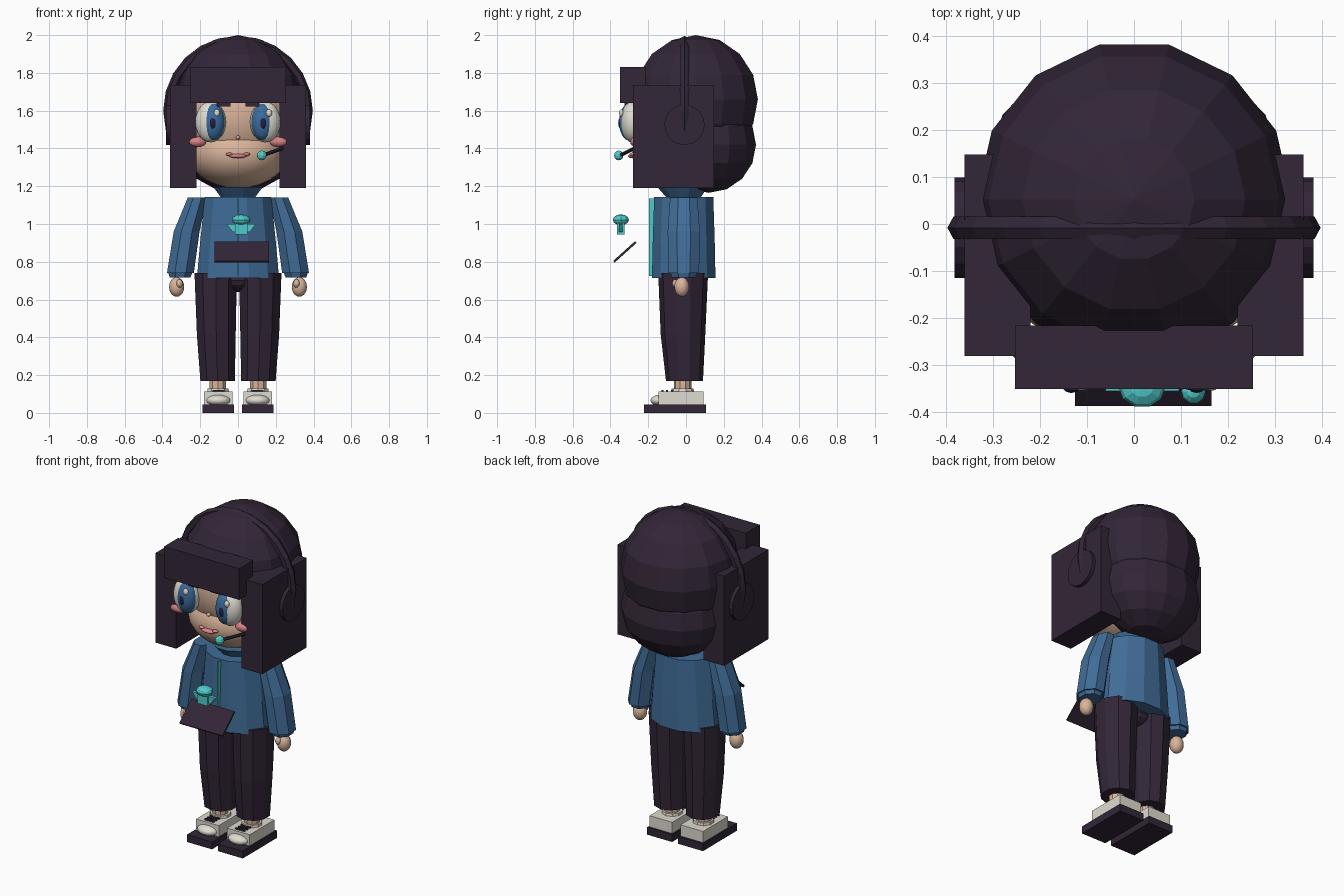
import bpy, bmesh, math
from mathutils import Vector, Matrix

if "Cube" in bpy.data.objects:
    bpy.data.objects.remove(bpy.data.objects["Cube"])


def mat(name, r, g, b):
    m = bpy.data.materials.new(name)
    m.diffuse_color = (r, g, b, 1)
    m.use_nodes = True
    m.node_tree.nodes["Principled BSDF"].inputs["Base Color"].default_value = m.diffuse_color
    return m


DARK = mat("dark_plum", 0.032, 0.019, 0.038)
BLUE = mat("jacket_blue", 0.052, 0.15, 0.31)
SKIN = mat("skin", 0.70, 0.46, 0.33)
WHITE = mat("off_white", 0.74, 0.71, 0.63)
TEAL = mat("teal", 0.08, 0.60, 0.60)
PINK = mat("pink", 0.70, 0.22, 0.25)
IRIS = mat("iris_blue", 0.045, 0.15, 0.34)
PUPIL = mat("pupil_navy", 0.015, 0.015, 0.06)


def finish(name, bm, m, smooth=False):
    bmesh.ops.recalc_face_normals(bm, faces=bm.faces)
    me = bpy.data.meshes.new(name)
    bm.to_mesh(me)
    bm.free()
    me.materials.append(m)
    for p in me.polygons:
        p.use_smooth = smooth
    ob = bpy.data.objects.new(name, me)
    bpy.context.collection.objects.link(ob)
    return ob


def ball(name, c, r, m, seg=14, rings=8, smooth=False):
    bm = bmesh.new()
    bmesh.ops.create_uvsphere(bm, u_segments=seg, v_segments=rings, radius=1,
                              matrix=Matrix.Rotation(math.pi / 2, 4, 'Z'))
    bmesh.ops.scale(bm, vec=r, verts=bm.verts)
    bmesh.ops.translate(bm, vec=c, verts=bm.verts)
    return finish(name, bm, m, smooth)


def box(name, lo, hi, m, tilt=0):
    """Box between two corners, tilted about x around its centre."""
    lo, hi = Vector(lo), Vector(hi)
    bm = bmesh.new()
    bmesh.ops.create_cube(bm, size=1)
    bmesh.ops.scale(bm, vec=hi - lo, verts=bm.verts)
    bmesh.ops.rotate(bm, verts=bm.verts, matrix=Matrix.Rotation(tilt, 3, 'X'))
    bmesh.ops.translate(bm, vec=(lo + hi) / 2, verts=bm.verts)
    return finish(name, bm, m)


def loft(name, rings, m, n=10):
    """Stacked elliptical rings: (x, y, z, rx, ry)."""
    bm = bmesh.new()
    loops = []
    for x, y, z, rx, ry in rings:
        loops.append([bm.verts.new((x + rx * math.cos(2 * math.pi * (i + .5) / n),
                                    y + ry * math.sin(2 * math.pi * (i + .5) / n), z))
                      for i in range(n)])
    for a, b in zip(loops, loops[1:]):
        for i in range(n):
            j = (i + 1) % n
            bm.faces.new((a[i], a[j], b[j], b[i]))
    bm.faces.new(loops[0][::-1])
    bm.faces.new(loops[-1])
    return finish(name, bm, m)


def rod(name, a, b, r, m, n=8):
    a, b = Vector(a), Vector(b)
    bm = bmesh.new()
    rot = (b - a).to_track_quat('Z', 'Y').to_matrix().to_4x4()
    bmesh.ops.create_cone(bm, cap_ends=True, segments=n, radius1=r, radius2=r,
                          depth=(b - a).length,
                          matrix=Matrix.Translation((a + b) / 2) @ rot)
    return finish(name, bm, m)


def span(s, x0, x1):
    return sorted((s * x0, s * x1))


# Head and hair
ball("head", (0, 0, 1.58), (0.31, 0.295, 0.31), SKIN, 24, 16, True)
ball("jaw", (0, -0.02, 1.375), (0.265, 0.265, 0.185), SKIN, 24, 14, True)
ball("hair_cap", (0, 0.052, 1.66), (0.335, 0.337, 0.34), DARK)
ball("back_hair", (0, 0.12, 1.42), (0.31, 0.257, 0.255), DARK)
box("bangs", (-0.253, -0.35, 1.64), (0.253, -0.215, 1.83), DARK)

# Headset band
bm = bmesh.new()
N, K = 24, 6
grid = []
for i in range(N):
    a = 2 * math.pi * i / N
    grid.append([])
    for k in range(K):
        t = 2 * math.pi * k / K
        R = 0.37 + 0.026 * math.cos(t)
        grid[-1].append(bm.verts.new((R * math.cos(a), -0.008 + 0.028 * math.sin(t),
                                      1.6 + R * math.sin(a))))
for i in range(N // 2 + 4):
    p, q = grid[i - 2], grid[(i - 1) % N]
    for k in range(K):
        j = (k + 1) % K
        bm.faces.new((p[k], p[j], q[j], q[k]))
for v in [v for v in bm.verts if not v.link_faces]:
    bm.verts.remove(v)
finish("headset_band", bm, DARK)

for s, side in ((-1, "left"), (1, "right")):
    # Side hair and ear cups
    x0, x1 = span(s, 0.22, 0.36)
    box(side + "_side_lock", (x0, -0.28, 1.19), (x1, 0.147, 1.735), DARK)
    rod(side + "_ear_cup", (s * 0.30, -0.008, 1.525), (s * 0.381, -0.008, 1.525),
        0.107, DARK, 16)
    # Eyes, brows and cheeks
    ball(side + "_eye_white", (s * 0.145, -0.285, 1.54), (0.081, 0.06, 0.108), WHITE, 20, 12, True)
    ball(side + "_iris", (s * 0.130, -0.302, 1.54), (0.060, 0.052, 0.098), IRIS, 20, 12, True)
    ball(side + "_pupil", (s * 0.133, -0.318, 1.535), (0.029, 0.041, 0.050), PUPIL, 16, 10, True)
    ball(side + "_eye_glint", (s * 0.138 + 0.026, -0.342, 1.588), (0.016, 0.012, 0.020),
         WHITE, 12, 8, True)
    x0, x1 = span(s, 0.04, 0.11)
    box(side + "_brow", (x0, -0.325, 1.622), (x1, -0.28, 1.645), DARK)
    ball(side + "_cheek", (s * 0.217, -0.262, 1.435), (0.05, 0.033, 0.029), PINK, 16, 10, True)

    # Sleeves and hands
    loft(side + "_sleeve", [(s * 0.305, -0.012, 0.74, 0.077, 0.088),
                            (s * 0.272, -0.012, 0.96, 0.074, 0.092),
                            (s * 0.215, -0.012, 1.14, 0.055, 0.078)], BLUE, 8)
    loft(side + "_cuff", [(s * 0.307, -0.012, 0.718, 0.060, 0.068),
                          (s * 0.305, -0.012, 0.745, 0.070, 0.078)], BLUE, 8)
    ball(side + "_hand", (s * 0.325, -0.022, 0.667), (0.040, 0.040, 0.052), SKIN, 14, 10, True)
    ball(side + "_thumb", (s * 0.310, -0.056, 0.685), (0.017, 0.018, 0.022), SKIN, 10, 8, True)

    # Trouser legs and ankles
    loft(side + "_trouser_leg", [(s * 0.108, -0.008, 0.17, 0.096, 0.098),
                                 (s * 0.115, -0.016, 0.415, 0.108, 0.118),
                                 (s * 0.118, -0.015, 0.74, 0.118, 0.132)], DARK)
    loft(side + "_ankle", [(s * 0.107, -0.018, 0.09, 0.045, 0.045),
                           (s * 0.107, -0.018, 0.19, 0.047, 0.047)], SKIN)
    loft(side + "_shoe_collar", [(s * 0.105, -0.018, 0.10, 0.062, 0.062),
                                 (s * 0.105, -0.018, 0.128, 0.058, 0.058)], WHITE)

    # Shoes
    x0, x1 = span(s, 0.02, 0.188)
    box(side + "_sole", (x0, -0.222, 0), (x1, 0.105, 0.045), DARK)
    x0, x1 = span(s, 0.028, 0.180)
    box(side + "_shoe_upper", (x0, -0.145, 0.045), (x1, 0.093, 0.113), WHITE)
    ball(side + "_toe_cap", (s * 0.104, -0.135, 0.066), (0.066, 0.055, 0.030), WHITE, 14, 8, True)
    x0, x1 = span(s, 0.072, 0.136)
    for i in range(3):
        y = -0.13 + 0.025 * i
        box(f"{side}_lace_{i + 1}", (x0, y, 0.110), (x1, y + 0.010, 0.121), DARK)

# Nose and mouth
ball("nose", (0, -0.283, 1.458), (0.012, 0.014, 0.010), SKIN, 10, 8, True)
ball("mouth", (0, -0.285, 1.360), (0.047, 0.022, 0.012), PINK, 14, 8, True)
for s in (-1, 1):
    ball("mouth_corner", (s * 0.046, -0.281, 1.369), (0.018, 0.018, 0.009), PINK, 10, 8, True)

# Microphone
rod("mic_boom", (0.24, -0.27, 1.402), (0.13, -0.35, 1.363), 0.010, DARK)
ball("mic_tip", (0.126, -0.356, 1.363), (0.026, 0.026, 0.026), TEAL, 10, 6)

# Neck, collar and jacket
loft("neck", [(0, -0.01, 1.10, 0.07, 0.07), (0, -0.01, 1.24, 0.07, 0.07)], SKIN)
loft("collar", [(0, -0.012, 1.13, 0.085, 0.085), (0, -0.018, 1.195, 0.135, 0.138)], BLUE, 12)
loft("jacket", [(0, -0.012, 0.715, 0.225, 0.174),
                (0, -0.012, 0.90, 0.208, 0.170),
                (0, -0.012, 1.142, 0.182, 0.162)], BLUE, 12)
box("zipper", (-0.003, -0.196, 0.725), (0.003, -0.165, 1.135), TEAL)

# Trouser seat
ball("trouser_seat", (0, -0.015, 0.70), (0.10, 0.10, 0.06), DARK)

# Floating tablet and little figure
box("tablet", (-0.125, -0.402, 0.846), (0.165, -0.246, 0.858), DARK, math.radians(42))
ball("figure_head", (0.017, -0.345, 1.022), (0.050, 0.045, 0.029), TEAL, 10, 6)
box("figure_body", (-0.016, -0.366, 0.945), (0.050, -0.325, 1.005), TEAL)
for s in (-1, 1):
    bm = bmesh.new()
    pts = [(0.02, 1.0), (0.078, 1.0), (0.045, 0.957), (0.02, 0.957)]
    f = bm.faces.new([bm.verts.new((0.017 + s * x, -0.355, z)) for x, z in pts])
    g = bmesh.ops.extrude_face_region(bm, geom=[f])["geom"]
    bmesh.ops.translate(bm, vec=(0, 0.02, 0),
                        verts=[v for v in g if isinstance(v, bmesh.types.BMVert)])
    finish("figure_arm", bm, TEAL)
